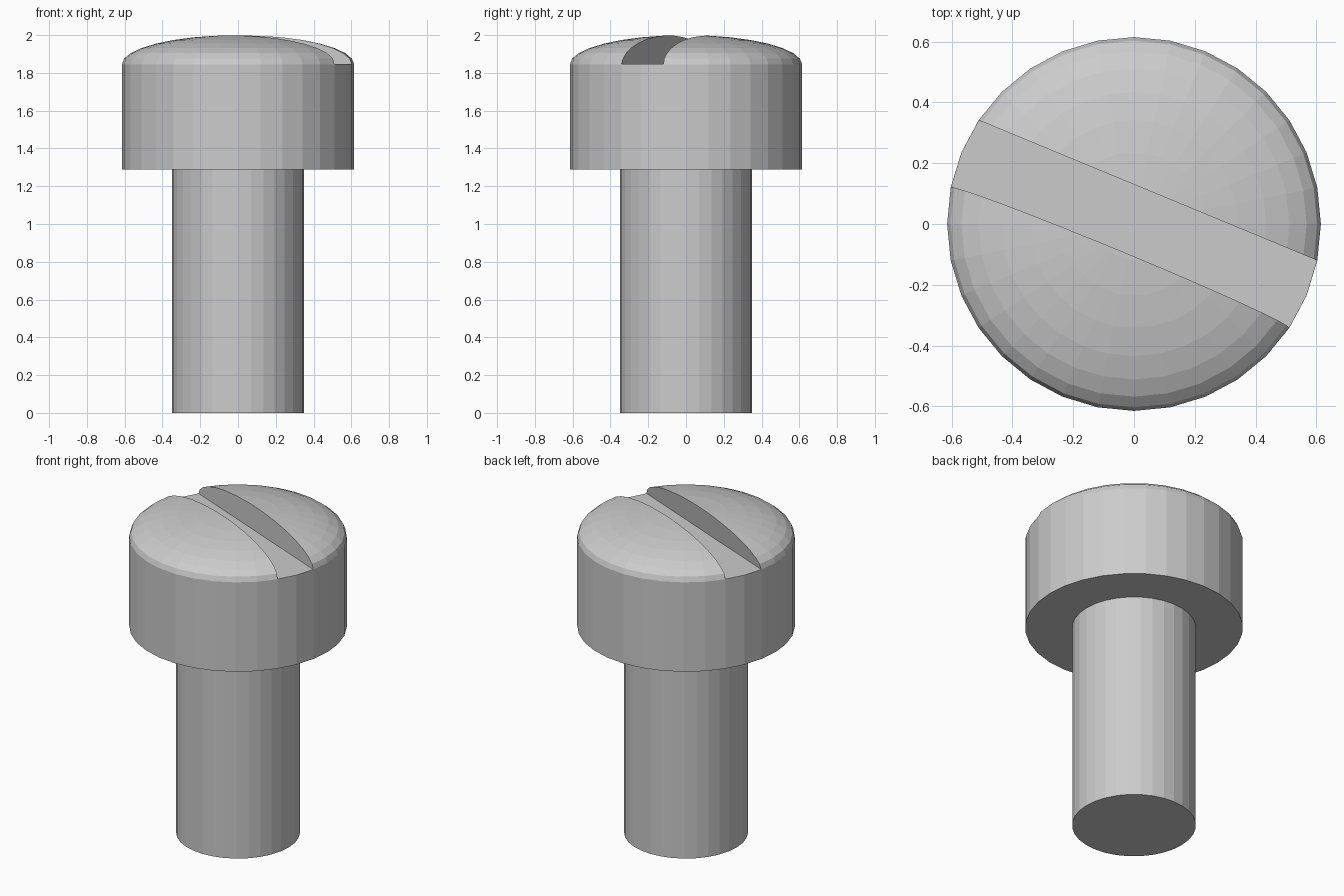
import bpy, bmesh, math
from mathutils import Matrix

if "Cube" in bpy.data.objects:
    bpy.data.objects.remove(bpy.data.objects["Cube"])

SIDES = 32
SHAFT_R, HEAD_R = 0.35, 0.615
HEAD_Z, RIM_Z, TOP_Z = 1.288, 1.845, 2.0


def make_object(name, bm):
    bmesh.ops.recalc_face_normals(bm, faces=bm.faces)
    mesh = bpy.data.meshes.new(name)
    bm.to_mesh(mesh)
    bm.free()
    obj = bpy.data.objects.new(name, mesh)
    bpy.context.collection.objects.link(obj)
    return obj


def lathe(name, profile):
    bm = bmesh.new()
    verts = [bm.verts.new((r, 0, z)) for r, z in profile]
    edges = [bm.edges.new(pair) for pair in zip(verts, verts[1:])]
    bmesh.ops.spin(bm, geom=verts + edges, cent=(0, 0, 0), axis=(0, 0, 1),
                   angle=math.tau, steps=SIDES, use_duplicate=False)
    bmesh.ops.remove_doubles(bm, verts=bm.verts, dist=1e-4)
    return make_object(name, bm)


# Screw body: shaft, flat underside, cylindrical head and elliptical dome
dome = [(HEAD_R * math.cos(a), RIM_Z + (TOP_Z - RIM_Z) * math.sin(a))
        for a in (i * math.pi / 16 for i in range(8))]
screw = lathe("screw", [(0, 0), (SHAFT_R, 0), (SHAFT_R, HEAD_Z), (HEAD_R, HEAD_Z)]
              + dome + [(0, TOP_Z)])

# Slot cutter: long prism, one wall upright and the other leaning slightly inward
section = [(-0.12, RIM_Z + 0.001), (0.12, RIM_Z + 0.001), (0.12, 2.1), (-0.084, 2.1)]
bm = bmesh.new()
face = bm.faces.new([bm.verts.new((-1, y, z)) for y, z in section])
ext = bmesh.ops.extrude_face_region(bm, geom=[face])
bmesh.ops.translate(bm, vec=(2, 0, 0),
                    verts=[g for g in ext["geom"] if isinstance(g, bmesh.types.BMVert)])
# Keep a closed prism: restore the starting cap if the extrusion removed it
bm.edges.ensure_lookup_table()
bmesh.ops.holes_fill(bm, edges=bm.edges[:], sides=4)
bmesh.ops.transform(bm, matrix=Matrix.Rotation(math.radians(-22.5), 4, 'Z'), verts=bm.verts)
cutter = make_object("slot_cutter", bm)
cutter.hide_render = True

# Cut the driver slot
mod = screw.modifiers.new("slot", 'BOOLEAN')
mod.operation = 'DIFFERENCE'
mod.solver = 'EXACT'
mod.object = cutter
bpy.context.view_layer.objects.active = screw
screw.select_set(True)
bpy.ops.object.modifier_apply(modifier=mod.name)
bpy.data.objects.remove(cutter)
